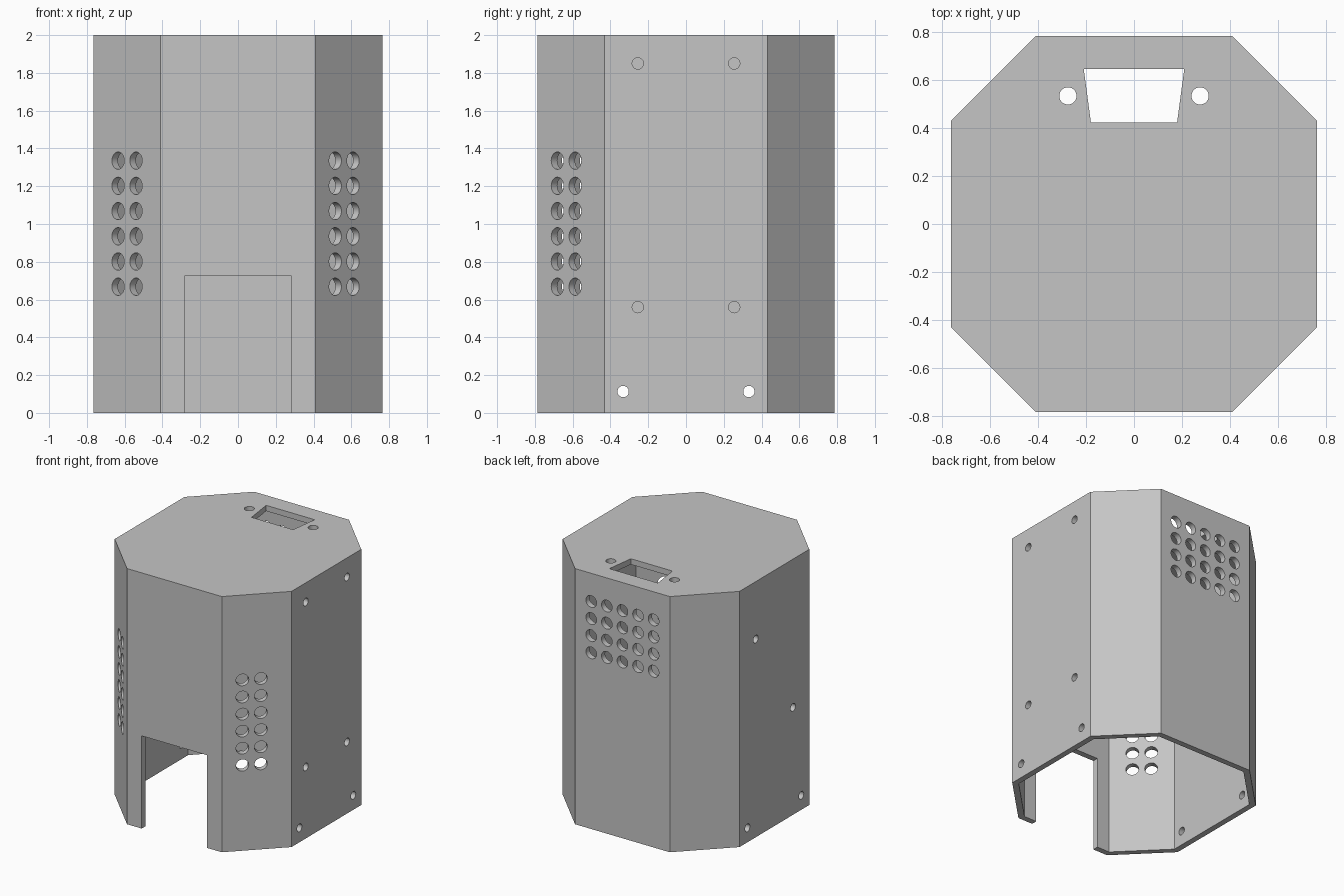
import bpy
import bmesh
import math
from mathutils import Vector

cube = bpy.data.objects.get("Cube")
if cube:
    bpy.data.objects.remove(cube, do_unlink=True)

HALF_X, HALF_Y, HEIGHT = 0.765, 0.786, 2.0
CHAMFER = 1.196          # x + y along each chamfered corner
WALL = 0.045

grey = bpy.data.materials.new("plain grey")
grey.use_nodes = True
colour = (0.56, 0.56, 0.56, 1)
grey.diffuse_color = colour
grey.node_tree.nodes["Principled BSDF"].inputs["Base Color"].default_value = colour


def make_object(name, bm):
    bmesh.ops.recalc_face_normals(bm, faces=bm.faces)
    mesh = bpy.data.meshes.new(name)
    bm.to_mesh(mesh)
    bm.free()
    mesh.materials.append(grey)
    obj = bpy.data.objects.new(name, mesh)
    bpy.context.collection.objects.link(obj)
    return obj


def add_prism(bm, outline, z0, z1):
    base = bm.faces.new([bm.verts.new((x, y, z0)) for x, y in outline])
    top = bmesh.ops.extrude_face_region(bm, geom=[base], use_keep_orig=True)["geom"]
    verts = [g for g in top if isinstance(g, bmesh.types.BMVert)]
    bmesh.ops.translate(bm, verts=verts, vec=(0, 0, z1 - z0))


def octagon(inset):
    hx, hy = HALF_X - inset, HALF_Y - inset
    c = CHAMFER - inset * math.sqrt(2)
    quarter = [(hx, c - hx), (c - hy, hy)]
    half = quarter + [(-x, y) for x, y in reversed(quarter)]
    return half + [(-x, -y) for x, y in half]


def prism(name, outline, z0, z1):
    bm = bmesh.new()
    add_prism(bm, outline, z0, z1)
    return make_object(name, bm)


def add_drill(bm, centre, direction, radius):
    turn = Vector(direction).to_track_quat("Z", "Y").to_matrix().to_4x4()
    turn.translation = centre
    bmesh.ops.create_cone(bm, cap_ends=True, segments=32, radius1=radius,
                          radius2=radius, depth=0.2, matrix=turn)


# Outer body, hollow inside and open at the bottom
housing = prism("housing_shell", octagon(0), 0, HEIGHT)
cavity = prism("cavity_cutter", octagon(WALL), -0.2, HEIGHT - WALL)

# Front doorway
doorway = prism("doorway_cutter", [(-0.283, -1), (0.283, -1), (0.283, -0.6), (-0.283, -0.6)],
                -0.1, 0.725)

# All round holes, plus the tapered slot in the lid
bm = bmesh.new()
add_prism(bm, [(-0.18, 0.424), (0.18, 0.424), (0.21, 0.648), (-0.21, 0.648)], 1.9, 2.1)
for side in (-1, 1):
    add_drill(bm, (side * 0.276, 0.535, HEIGHT), (0, 0, 1), 0.036)
    # lower fixing holes on both sides
    for y in (-0.333, 0.333):
        add_drill(bm, (side * HALF_X, y, 0.113), (1, 0, 0), 0.03)

# Screw holes: four on one side, a diagonal pair on the other
for y in (-0.255, 0.255):
    for z in (0.56, 1.85):
        add_drill(bm, (HALF_X, y, z), (1, 0, 0), 0.03)
for y, z in ((0.23, 1.55), (-0.23, 0.84)):
    add_drill(bm, (-HALF_X, y, z), (1, 0, 0), 0.03)

# Vents on the two front chamfers
for row in range(6):
    z = 0.668 + row * 0.1335
    for x in (-0.635, -0.54, 0.515, 0.609):
        side = math.copysign(1, x)
        add_drill(bm, (x, abs(x) - CHAMFER, z), (side, -1, 0), 0.046)

# Vent grid on the back
for row in range(4):
    for col in range(-2, 3):
        add_drill(bm, (col * 0.135, HALF_Y, 1.378 + row * 0.134), (0, 1, 0), 0.046)
holes = make_object("hole_cutters", bm)

# Cut everything out of the shell, then bake and drop the cutters
cutters = [cavity, doorway, holes]
for cutter in cutters:
    cutter.hide_render = True
    cut = housing.modifiers.new(cutter.name, "BOOLEAN")
    cut.operation = "DIFFERENCE"
    cut.solver = "EXACT"
    cut.object = cutter
graph = bpy.context.evaluated_depsgraph_get()
baked = bpy.data.meshes.new_from_object(housing.evaluated_get(graph))
housing.modifiers.clear()
housing.data = baked
for cutter in cutters:
    bpy.data.objects.remove(cutter, do_unlink=True)
baked.materials.clear()
baked.materials.append(grey)
for face in baked.polygons:
    face.material_index = 0

# Smooth bores, crisp panel edges
bpy.ops.object.select_all(action="DESELECT")
housing.select_set(True)
bpy.context.view_layer.objects.active = housing
bpy.ops.object.shade_smooth_by_angle(angle=math.radians(30))
